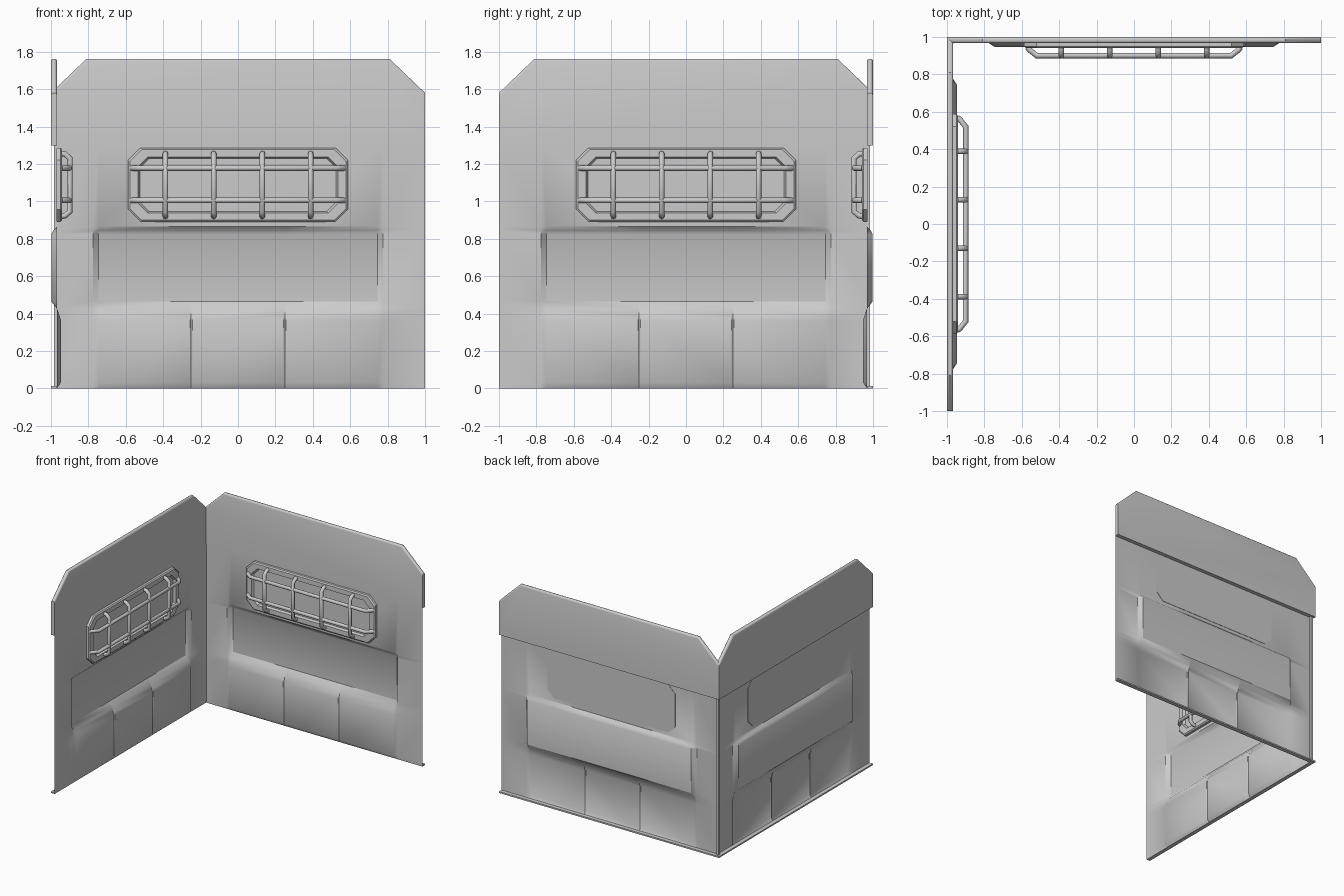
import bpy, bmesh
from mathutils import Matrix, Vector

if "Cube" in bpy.data.objects:
    bpy.data.objects.remove(bpy.data.objects["Cube"])

parts = []
WALL = 0.033          # depth of the inner wall face, measured in from the outer limit
ZC = 1.088            # window centre height


def P(u, d, z):
    """u along the back wall, d depth from the outside, z up."""
    return Vector((u, 1 - d, z))


def finish(name, bm, smooth=None, closed=True, mitre=False):
    if mitre:
        bmesh.ops.bisect_plane(bm, geom=bm.verts[:] + bm.edges[:] + bm.faces[:],
                               plane_co=(0, 0, 0), plane_no=(1, 1, 0), clear_inner=True)
    if closed:
        bmesh.ops.recalc_face_normals(bm, faces=bm.faces[:])
    me = bpy.data.meshes.new(name)
    bm.to_mesh(me)
    bm.free()
    return add(name, me, smooth)


def add(name, me, smooth=None):
    ob = bpy.data.objects.new(name, me)
    bpy.context.collection.objects.link(ob)
    if smooth:
        bpy.ops.object.select_all(action='DESELECT')
        ob.select_set(True)
        bpy.context.view_layer.objects.active = ob
        bpy.ops.object.shade_smooth_by_angle(angle=smooth)
    parts.append(ob)
    return ob


def octagon(w, h, c):
    return [(w - c, h), (w, h - c), (w, c - h), (w - c, -h),
            (c - w, -h), (-w, c - h), (-w, h - c), (c - w, h)]


def loft(rings, cap_start=True, cap_end=True):
    bm = bmesh.new()
    loops = [[bm.verts.new(p) for p in r] for r in rings]
    for a, b in zip(loops, loops[1:]):
        for i in range(len(a)):
            j = (i + 1) % len(a)
            bm.faces.new((a[i], a[j], b[j], b[i]))
    if cap_start:
        bm.faces.new(loops[0])
    if cap_end:
        bm.faces.new(loops[-1])
    return bm


# upper band: thick plate with clipped corners and rounded top edge
outline = [(-1, 1.3), (1, 1.3), (1, 1.58), (0.81, 1.762), (-0.81, 1.762), (-1, 1.58)]
bm = loft([[P(u, d, z) for u, z in outline] for d in (0, WALL)])
rim = [e for e in bm.edges if all(v.co.z > 1.5 for v in e.verts)
       and abs(e.verts[0].co.y - e.verts[1].co.y) < 1e-5]
bmesh.ops.bevel(bm, geom=rim, offset=0.013, segments=3, profile=0.5, affect='EDGES')
finish("upper_band", bm, 0.6, mitre=True)

# lower wall: pressed thin sheet with an outward panel and an inward skirt panel
us = [-0.967, -0.775, -0.745, -0.256, -0.25, -0.244, 0.244, 0.25, 0.256, 0.745, 0.775, 1]
zs = [0, 0.03, 0.365, 0.39, 0.425, 0.465, 0.825, 0.845, 0.865, 1.3]
press = {0.03: 0.02, 0.365: 0.02, 0.39: 0.012, 0.465: -0.031, 0.825: -0.031, 0.845: -0.02}


def depth(u, z):
    if abs(u) > 0.76:
        return WALL
    k = press.get(z, 0)
    if k > 0 and abs(abs(u) - 0.25) < 0.001:
        k -= 0.005          # seam between skirt sections
    return WALL + k


bm = bmesh.new()
grid = [[bm.verts.new(P(u, depth(u, z), z)) for u in us] for z in zs]
for a, b in zip(grid, grid[1:]):
    for i in range(len(us) - 1):
        bm.faces.new((a[i], a[i + 1], b[i + 1], b[i]))
finish("lower_wall", bm, 0.6, closed=False)

# bottom lip turned outward
lip = [(-1, 0), (1, 0), (1, 0.012), (-1, 0.012)]
finish("bottom_lip", loft([[P(u, d, z) for u, z in lip] for d in (0, WALL)]), mitre=True)

# window cover on the outside
finish("window_backing", loft([[P(u, d, z + ZC) for u, z in octagon(0.58, 0.195, 0.06)]
                               for d in (WALL - 0.003, WALL)]))

# window frame with recessed pane
ring = [(0.587, 0.197, 0.065, WALL), (0.587, 0.197, 0.065, 0.052), (0.578, 0.188, 0.062, 0.06),
        (0.535, 0.15, 0.052, 0.06), (0.525, 0.142, 0.05, 0.04)]
finish("window_frame", loft([[P(u, d, z + ZC) for u, z in octagon(w, h, c)]
                             for w, h, c, d in ring]))


# guard bars
def bars(name, paths, r=0.015):
    cu = bpy.data.curves.new(name, 'CURVE')
    cu.dimensions = '3D'
    cu.bevel_depth = r
    cu.bevel_resolution = 2
    cu.use_fill_caps = True
    for path in paths:
        sp = cu.splines.new('POLY')
        sp.points.add(len(path) - 1)
        for pt, co in zip(sp.points, path):
            pt.co = (*co, 1)
    tmp = bpy.data.objects.new(name + "_curve", cu)
    bpy.context.collection.objects.link(tmp)
    me = bpy.data.meshes.new_from_object(tmp.evaluated_get(bpy.context.evaluated_depsgraph_get()))
    bpy.data.objects.remove(tmp)
    add(name, me, 0.9)


across = [(-0.568, 0.055), (-0.56, 0.068), (-0.52, 0.1), (0.52, 0.1), (0.56, 0.068), (0.568, 0.055)]
upright = [(-0.168, 0.055), (-0.165, 0.075), (-0.142, 0.102), (0.142, 0.102), (0.165, 0.075), (0.168, 0.055)]
bars("guard_cross_bars", [[P(u, d, z) for u, d in across] for z in (1.005, 1.178)])
bars("guard_upright_bars", [[P(u, d, ZC + h) for h, d in upright]
                            for u in (-0.388, -0.13, 0.13, 0.388)])

# second wall: mirror every part across the corner diagonal
swap = Matrix(((0, -1, 0, 0), (-1, 0, 0, 0), (0, 0, 1, 0), (0, 0, 0, 1)))
for ob in parts[:]:
    me = ob.data.copy()
    me.transform(swap)
    me.flip_normals()
    twin = bpy.data.objects.new("left_" + ob.name, me)
    bpy.context.collection.objects.link(twin)
    ob.name = "back_" + ob.name

# corner post
post = [(-0.985, 0.965), (-0.965, 0.965), (-0.965, 0.985), (-0.985, 0.985)]
finish("corner_post", loft([[Vector((x, y, z)) for x, y in post] for z in (0.01, 1.3)]))
